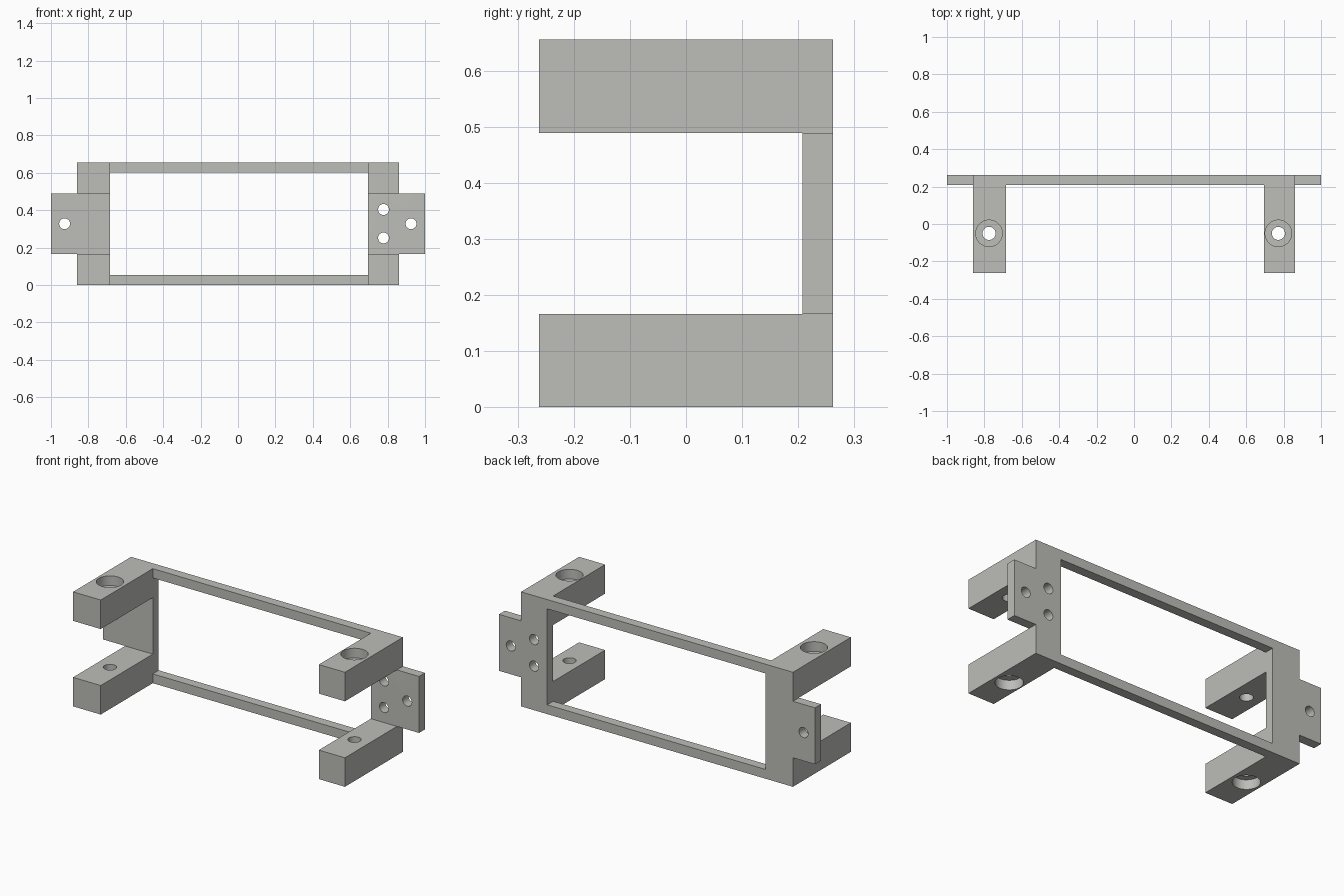
import bpy, bmesh, math
from mathutils import Matrix, Vector

if "Cube" in bpy.data.objects:
    bpy.data.objects.remove(bpy.data.objects["Cube"])

# Main dimensions
BACK, FRONT, PLATE = 0.262, -0.262, 0.208
TOP, ARM, RAIL = 0.655, 0.166, 0.053
OUT, IN_L, IN_R = 0.86, -0.685, 0.695

grey = bpy.data.materials.new("light grey")
grey.diffuse_color = (0.51, 0.51, 0.485, 1)
grey.use_nodes = True
grey.node_tree.nodes["Principled BSDF"].inputs["Base Color"].default_value = grey.diffuse_color


def to_object(name, bm):
    bmesh.ops.recalc_face_normals(bm, faces=bm.faces)
    me = bpy.data.meshes.new(name)
    bm.to_mesh(me)
    bm.free()
    me.materials.append(grey)
    ob = bpy.data.objects.new(name, me)
    bpy.context.collection.objects.link(ob)
    return ob


def box(name, x0, x1, y0, y1, z0, z1):
    bm = bmesh.new()
    bmesh.ops.create_cube(bm, size=1)
    bmesh.ops.scale(bm, vec=(x1 - x0, y1 - y0, z1 - z0), verts=bm.verts)
    bmesh.ops.translate(bm, vec=((x0 + x1) / 2, (y0 + y1) / 2, (z0 + z1) / 2), verts=bm.verts)
    return to_object(name, bm)


def cylinder(name, centre, radius, length, axis):
    bm = bmesh.new()
    turn = Matrix.Rotation(math.pi / 2, 4, 'X') if axis == 'Y' else Matrix()
    bmesh.ops.create_cone(bm, cap_ends=True, segments=40, radius1=radius, radius2=radius,
                          depth=length, matrix=Matrix.Translation(Vector(centre)) @ turn)
    return to_object(name, bm)


def combine(target, other, operation):
    mod = target.modifiers.new("boolean", 'BOOLEAN')
    mod.operation, mod.solver, mod.object = operation, 'EXACT', other
    bpy.context.view_layer.objects.active = target
    bpy.ops.object.modifier_apply(modifier=mod.name)
    bpy.data.objects.remove(other)


# Back plate outline with a mounting tab on each side
z0, z1 = ARM, TOP - ARM
right = [(OUT, 0), (OUT, z0), (1, z0), (1, z1), (OUT, z1), (OUT, TOP)]
outline = right + [(-x, z) for x, z in reversed(right)]
bm = bmesh.new()
face = bm.faces.new([bm.verts.new((x, PLATE, z)) for x, z in outline])
ext = bmesh.ops.extrude_face_region(bm, geom=[face])
bmesh.ops.translate(bm, vec=(0, BACK - PLATE, 0),
                    verts=[g for g in ext["geom"] if isinstance(g, bmesh.types.BMVert)])
bracket = to_object("servo_bracket", bm)

# Large window
combine(bracket, box("window_cutter", IN_L, IN_R, PLATE - 0.1, BACK + 0.1, RAIL, TOP - RAIL), 'DIFFERENCE')

# Four forward arms, each with a screw hole and an outer counterbore
for xa, xb, xh in ((-OUT, IN_L, -0.775), (IN_R, OUT, 0.772)):
    for za, zb, outer in ((0, ARM, 0), (TOP - ARM, TOP, TOP)):
        arm = box("arm", xa, xb, FRONT, (PLATE + BACK) / 2, za, zb)
        combine(arm, cylinder("screw_cutter", (xh, -0.05, (za + zb) / 2), 0.035, 0.4, 'Z'), 'DIFFERENCE')
        combine(arm, cylinder("bore_cutter", (xh, -0.05, outer), 0.071, 0.11, 'Z'), 'DIFFERENCE')
        combine(bracket, arm, 'UNION')

# Holes through the tabs and the right post
for x, z in ((-0.927, 0.328), (0.925, 0.328), (0.778, 0.404), (0.778, 0.252)):
    combine(bracket, cylinder("hole_cutter", (x, BACK, z), 0.029, 0.3, 'Y'), 'DIFFERENCE')

# One colour, smooth hole walls with sharp edges
bracket.data.materials.clear()
bracket.data.materials.append(grey)
for p in bracket.data.polygons:
    p.material_index = 0
bpy.ops.object.select_all(action='DESELECT')
bracket.select_set(True)
bpy.context.view_layer.objects.active = bracket
bpy.ops.object.shade_smooth_by_angle(angle=math.radians(30))
